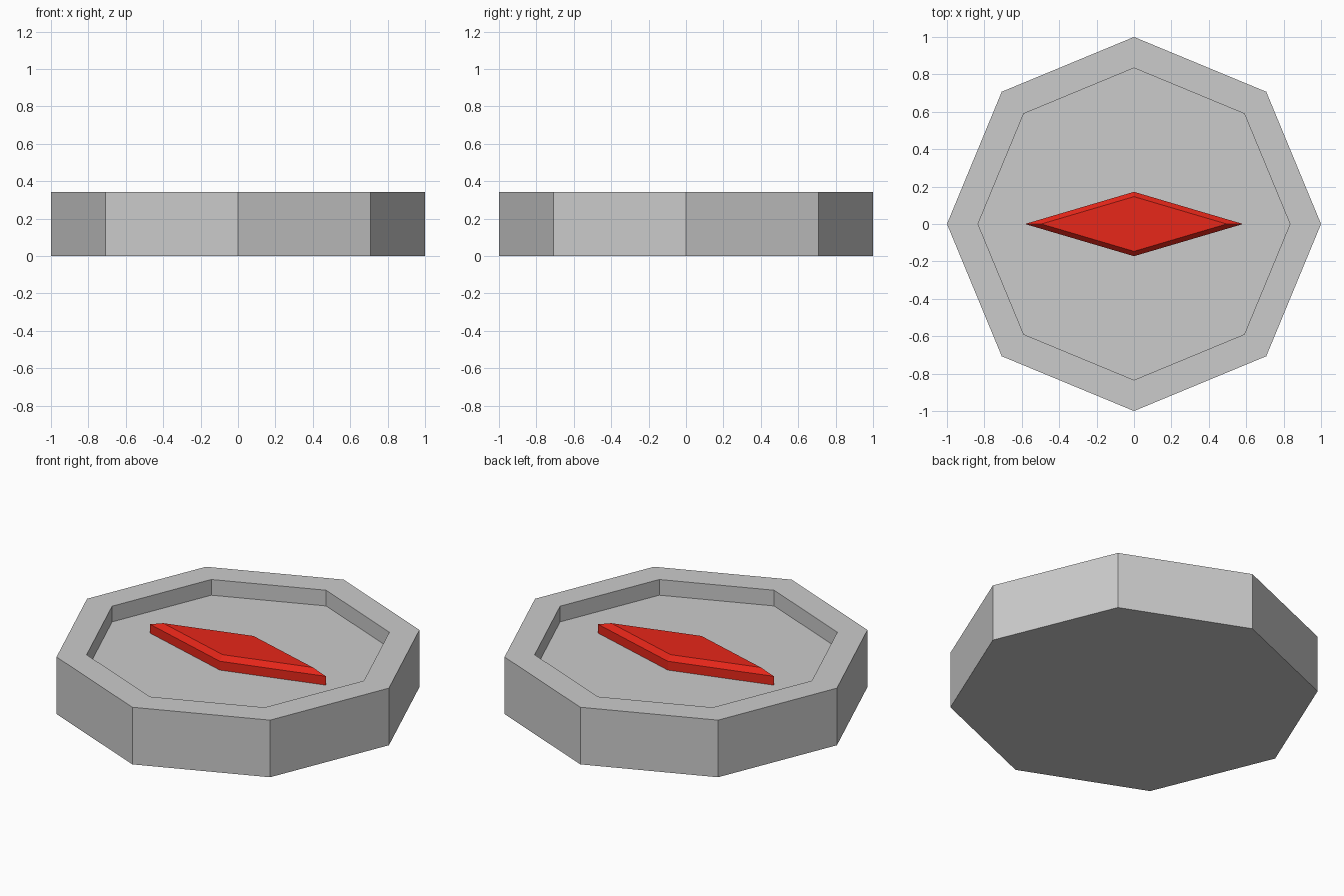
import bpy, bmesh
from math import cos, sin, tau

if "Cube" in bpy.data.objects:
    bpy.data.objects.remove(bpy.data.objects["Cube"])


def lofted(name, rings):
    """Join equal-length rings of points with side faces, and cap both ends."""
    bm = bmesh.new()
    loops = [[bm.verts.new(p) for p in ring] for ring in rings]
    n = len(loops[0])
    for a, b in zip(loops, loops[1:]):
        for i in range(n):
            j = (i + 1) % n
            bm.faces.new((a[i], a[j], b[j], b[i]))
    bm.faces.new(loops[0][::-1])
    bm.faces.new(loops[-1])
    bmesh.ops.recalc_face_normals(bm, faces=bm.faces)
    mesh = bpy.data.meshes.new(name)
    bm.to_mesh(mesh)
    bm.free()
    obj = bpy.data.objects.new(name, mesh)
    bpy.context.collection.objects.link(obj)
    return obj


def ring(sides, rx, ry, z):
    return [(rx * cos(tau * i / sides), ry * sin(tau * i / sides), z)
            for i in range(sides)]


HEIGHT, FLOOR = 0.342, 0.248

# Octagonal case: outer wall, flat rim, recessed dial floor
case = lofted("compass_case", [ring(8, r, r, z) for r, z in (
    (1.0, 0), (1.0, HEIGHT), (0.834, HEIGHT), (0.834, FLOOR))])

# Diamond needle lying on the dial, with a bevelled top
needle = lofted("compass_needle", [ring(4, 0.583 * k, 0.172 * k, z) for k, z in (
    (1.0, FLOOR), (1.0, 0.301), (0.85, 0.331))])

red = bpy.data.materials.new("red")
red.diffuse_color = (0.8, 0.02, 0.01, 1)
red.use_nodes = True
red.node_tree.nodes["Principled BSDF"].inputs["Base Color"].default_value = red.diffuse_color
needle.data.materials.append(red)
